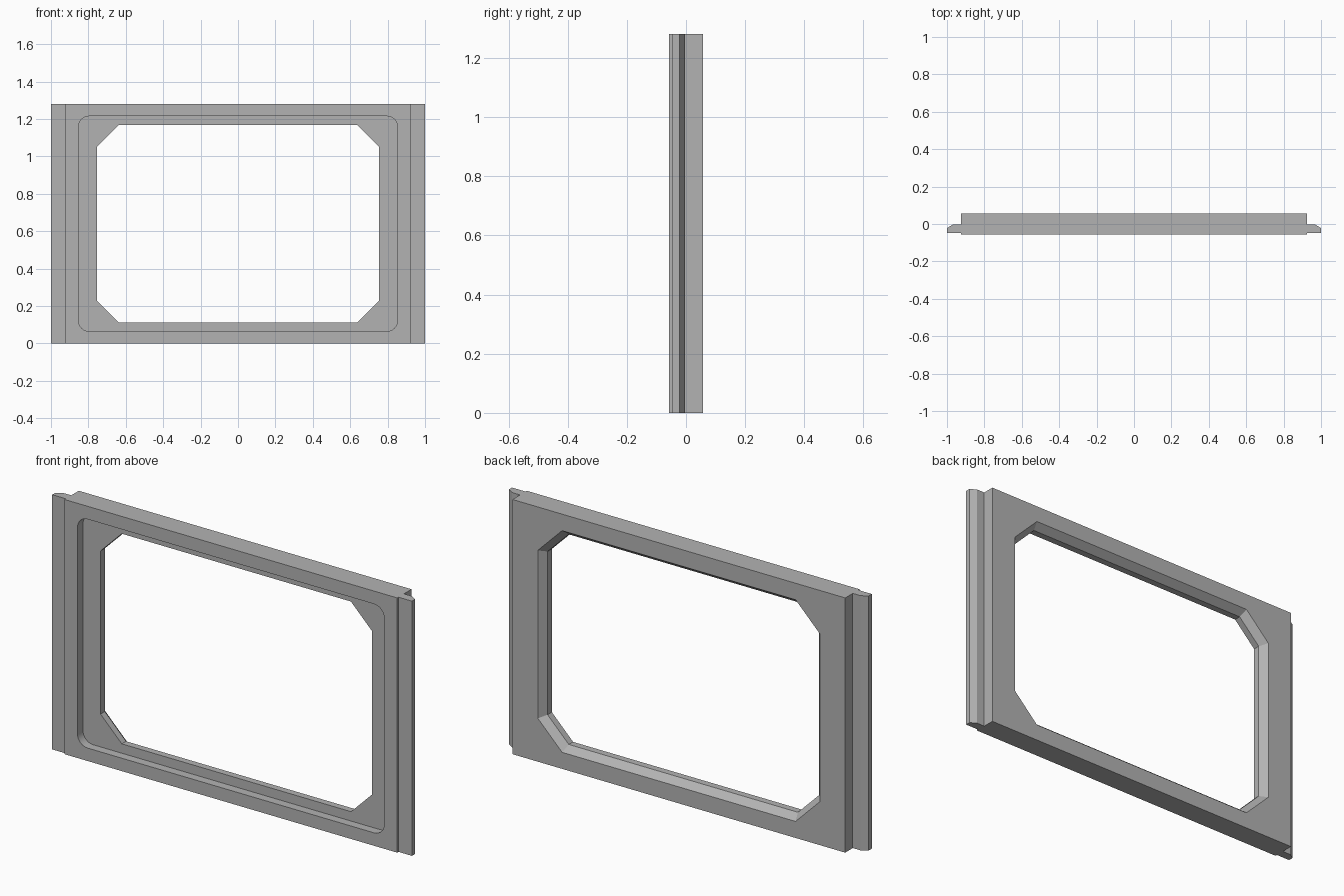
import bpy, bmesh, math

cube = bpy.data.objects.get("Cube")
if cube:
    bpy.data.objects.remove(cube)

HEIGHT = 1.28
MID = HEIGHT / 2
FRONT, FLOOR, LIP, BACK = -0.057, -0.013, 0.021, 0.057

grey = bpy.data.materials.new("plain grey")
grey.use_nodes = True
grey.diffuse_color = (0.45, 0.45, 0.45, 1)
grey.node_tree.nodes["Principled BSDF"].inputs["Base Color"].default_value = (0.45, 0.45, 0.45, 1)


def loft(name, rings):
    """Solid through equal-length rings of points, capped at both ends."""
    bm = bmesh.new()
    loops = [[bm.verts.new(p) for p in ring] for ring in rings]
    n = len(loops[0])
    for a, b in zip(loops, loops[1:]):
        for i in range(n):
            j = (i + 1) % n
            bm.faces.new((a[i], a[j], b[j], b[i]))
    bm.faces.new(loops[0])
    bm.faces.new(loops[-1])
    bmesh.ops.recalc_face_normals(bm, faces=bm.faces)
    mesh = bpy.data.meshes.new(name)
    bm.to_mesh(mesh)
    bm.free()
    mesh.materials.append(grey)
    obj = bpy.data.objects.new(name, mesh)
    bpy.context.collection.objects.link(obj)
    return obj


def corner_ring(half_x, half_z, size, y, steps, rounded):
    """Rectangle in the xz plane with chamfered or rounded corners."""
    ring = []
    for quarter, (sx, sz) in enumerate([(1, 1), (-1, 1), (-1, -1), (1, -1)]):
        cx, cz = sx * (half_x - size), sz * (half_z - size)
        for k in range(steps + 1):
            a = math.pi / 2 * (quarter + k / steps)
            ring.append((cx + size * math.cos(a), y, MID + cz + size * math.sin(a)))
    return ring


def cut(target, cutter):
    cutter.hide_render = True
    mod = target.modifiers.new("cut", 'BOOLEAN')
    mod.operation = 'DIFFERENCE'
    mod.solver = 'EXACT'
    mod.object = cutter
    bpy.context.view_layer.objects.active = target
    bpy.ops.object.modifier_apply(modifier=mod.name)
    bpy.data.objects.remove(cutter)


# Panel with a chamfered tongue along each side
half = [(0.925, FRONT), (0.925, -0.047), (1, -0.047), (1, -0.022),
        (0.969, -0.003), (0.925, -0.003), (0.925, BACK)]
profile = half + [(-x, y) for x, y in reversed(half)]
frame = loft("window_frame", [[(x, y, z) for x, y in profile] for z in (0, HEIGHT)])

# Rounded recess in the front
cut(frame, loft("recess_cutter", [corner_ring(0.853, 0.575, 0.057, y, 8, True)
                                  for y in (FRONT - 0.05, FLOOR)]))

# Chamfered opening that flares towards the back
flare = 0.029
spread = flare / (BACK - LIP)
rings = []
for y in (FRONT - 0.05, LIP, BACK + 0.02):
    d = max(0, y - LIP) * spread
    rings.append(corner_ring(0.755 + d, 0.528 + d, 0.118 + d * (2 - math.sqrt(2)), y, 1, False))
cut(frame, loft("opening_cutter", rings))

# Smooth only the rounded recess corners
bpy.ops.object.select_all(action='DESELECT')
frame.select_set(True)
bpy.context.view_layer.objects.active = frame
bpy.ops.object.shade_smooth_by_angle(angle=math.radians(20))
